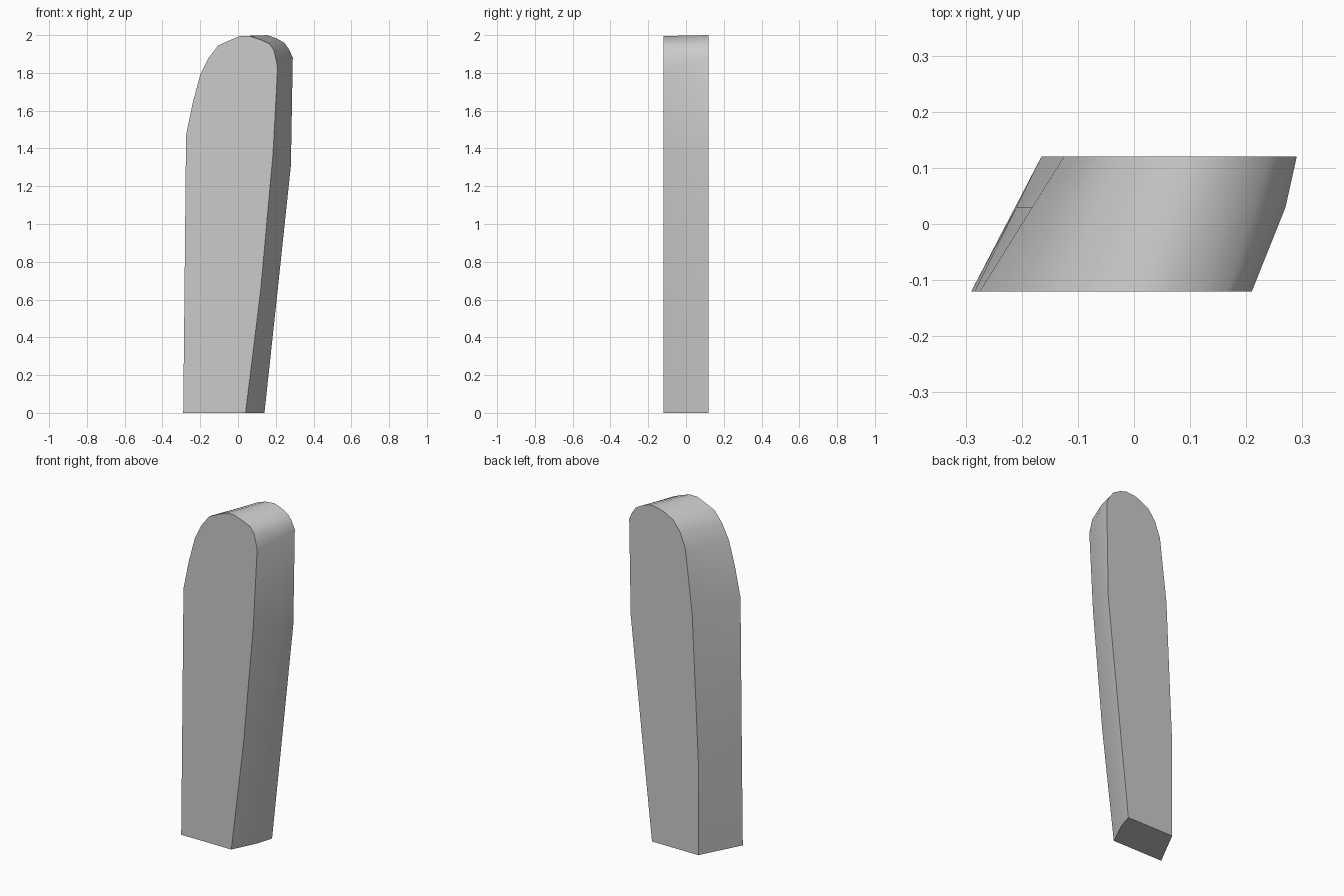
import bpy, bmesh, math

cube = bpy.data.objects.get("Cube")
if cube:
    bpy.data.objects.remove(cube, do_unlink=True)

# Matching outlines (x, z) of the front and back faces, from the foot up and over
FRONT = [(-.29, 0), (-.284, .56), (-.275, 1.47), (-.24, 1.64), (-.2, 1.79),
         (-.155, 1.88), (-.105, 1.945), (-.05, 1.97), (.01, 1.995), (.06, 1.995),
         (.12, 1.975), (.165, 1.955), (.19, 1.92), (.21, 1.83), (.185, 1.37),
         (.12, .65), (.04, 0)]
BACK = [(-.165, 0), (-.165, .56), (-.125, 1.42), (-.1, 1.63), (-.08, 1.8),
        (-.046, 1.89), (0, 1.95), (.053, 1.98), (.1, 1.995), (.155, 2),
        (.2, 1.985), (.245, 1.96), (.27, 1.925), (.29, 1.88), (.28, 1.31),
        (.21, .65), (.14, 0)]
HALF_DEPTH = .12
MID_Y = .03
BULGE = .01


def middle(a, b, i):
    """Blend the outlines; the left flank bows outward slightly."""
    t = (MID_Y + HALF_DEPTH) / (2 * HALF_DEPTH)
    x, z = (p + (q - p) * t for p, q in zip(a, b))
    return (x + BULGE if i >= 12 else x, z)


def material(name, rgb):
    mat = bpy.data.materials.new(name)
    mat.use_nodes = True
    mat.diffuse_color = (*rgb, 1)
    mat.node_tree.nodes["Principled BSDF"].inputs["Base Color"].default_value = (*rgb, 1)
    return mat


# Slanted slab lofted through three outlines
center = [middle(a, b, i) for i, (a, b) in enumerate(zip(FRONT, BACK))]
bm = bmesh.new()
rings = [[bm.verts.new((x, y, z)) for x, z in outline]
         for outline, y in ((FRONT, -HALF_DEPTH), (center, MID_Y), (BACK, HALF_DEPTH))]
for near, far in zip(rings, rings[1:]):
    for i in range(len(near) - 1):
        bm.faces.new((near[i], near[i + 1], far[i + 1], far[i]))
bm.faces.new(rings[0])
bm.faces.new(rings[-1])
# Flat foot
bm.faces.new([r[0] for r in rings] + [r[-1] for r in reversed(rings)])
bmesh.ops.recalc_face_normals(bm, faces=bm.faces)

mesh = bpy.data.meshes.new("slanted_slab")
bm.to_mesh(mesh)
bm.free()
slab = bpy.data.objects.new("slanted_slab", mesh)
bpy.context.collection.objects.link(slab)
mesh.materials.append(material("plain grey", (.6, .6, .6)))

bpy.ops.object.select_all(action="DESELECT")
slab.select_set(True)
bpy.context.view_layer.objects.active = slab
bpy.ops.object.shade_smooth_by_angle(angle=math.radians(35))
